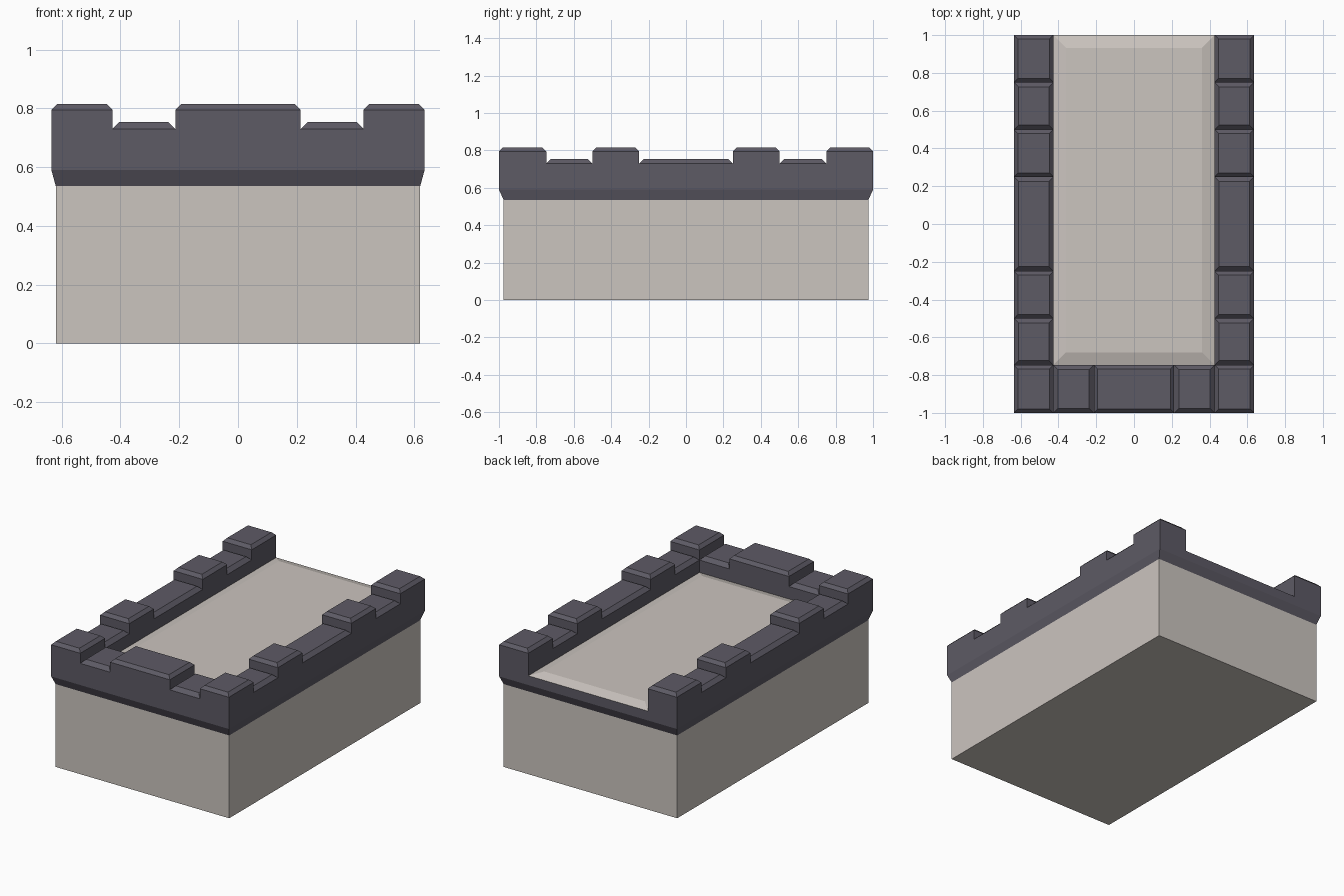
import bpy

if "Cube" in bpy.data.objects:
    bpy.data.objects.remove(bpy.data.objects["Cube"])


def material(name, rgb):
    m = bpy.data.materials.new(name)
    m.diffuse_color = (*rgb, 1)
    m.use_nodes = True
    m.node_tree.nodes["Principled BSDF"].inputs["Base Color"].default_value = m.diffuse_color
    return m


stone = material("pale stone", (0.60, 0.555, 0.52))
slate = material("dark slate", (0.110, 0.103, 0.130))


def loft(name, rings, mat, bottom=False, top=False):
    """Stack rectangles (x0, x1, y0, y1, z) from low to high and skin them."""
    verts, faces = [], []
    for x0, x1, y0, y1, z in rings:
        verts += [(x0, y0, z), (x1, y0, z), (x1, y1, z), (x0, y1, z)]
    for r in range(len(rings) - 1):
        a = r * 4
        for i in range(4):
            j = (i + 1) % 4
            faces.append((a + i, a + j, a + 4 + j, a + 4 + i))
    if bottom:
        faces.append((3, 2, 1, 0))
    if top:
        n = len(verts)
        faces.append((n - 4, n - 3, n - 2, n - 1))
    me = bpy.data.meshes.new(name)
    me.from_pydata(verts, [], faces)
    me.materials.append(mat)
    ob = bpy.data.objects.new(name, me)
    bpy.context.collection.objects.link(ob)
    return ob


W, L = 0.635, 1.0          # outer half width and half length
BW, BL = 0.62, 0.975       # base half sizes
IN, FRONT = 0.427, -0.747  # inner faces of side and front walls
FLOOR = 0.65

# Stone base
loft("base", [(-BW, BW, -BL, BL, 0), (-BW, BW, -BL, BL, 0.535)], stone, bottom=True)

# Dark band with flared lower edge
loft("flared_band", [(-BW, BW, -BL, BL, 0.535), (-W, W, -L, L, 0.59),
                     (-W, W, -L, L, FLOOR)], slate)

# Roof floor with sloped border
s = 0.067
loft("roof_floor", [(-IN, IN, FRONT, L, FLOOR),
                    (-IN + s, IN - s, FRONT + s, L - s, FLOOR + 0.02)], stone, top=True)


def block(name, x0, x1, y0, y1, tall):
    """Parapet block with a chamfered top."""
    h, c = (0.815, 0.02) if tall else (0.754, 0.024)
    loft(name, [(x0, x1, y0, y1, FLOOR), (x0, x1, y0, y1, h - c),
                (x0 + c, x1 - c, y0 + c, y1 - c, h)], slate, top=True)


# Side parapets: alternating tall and low blocks
cuts = [-1, FRONT, -0.5, -0.25, 0.25, 0.5, 0.75, 1]
for side, sign in (("left", -1), ("right", 1)):
    x0, x1 = sorted((sign * IN, sign * W))
    for i in range(7):
        tall = i % 2 == 0
        block(f"{side}_{'merlon' if tall else 'crenel'}_{i}", x0, x1, cuts[i], cuts[i + 1], tall)

# Front parapet: low, tall, low
block("front_crenel_left", -IN, -0.213, -L, FRONT, False)
block("front_merlon", -0.213, 0.213, -L, FRONT, True)
block("front_crenel_right", 0.213, IN, -L, FRONT, False)
